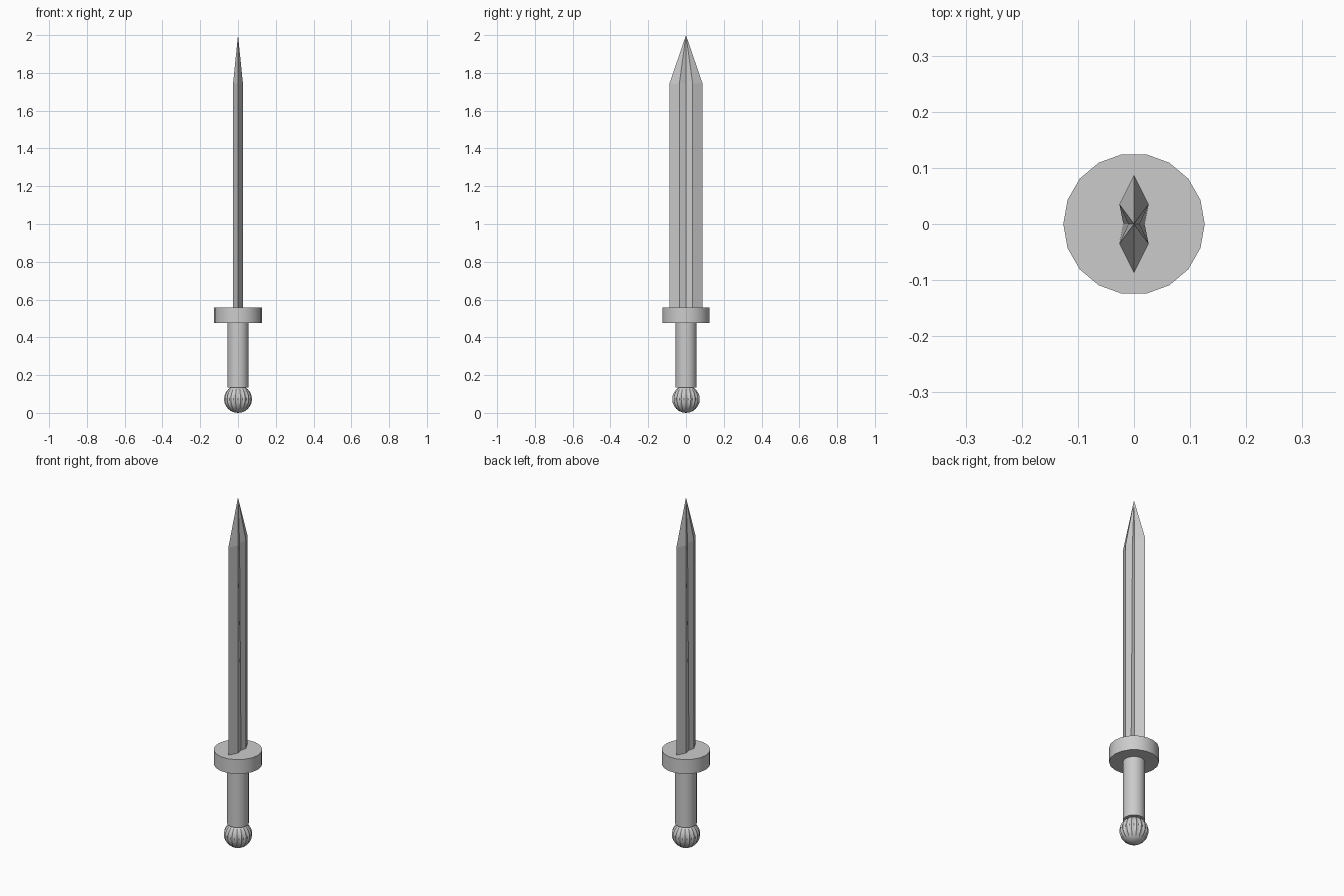
import bpy, bmesh, math

if "Cube" in bpy.data.objects:
    bpy.data.objects.remove(bpy.data.objects["Cube"])


def add_object(name, bm):
    bmesh.ops.recalc_face_normals(bm, faces=bm.faces)
    mesh = bpy.data.meshes.new(name)
    bm.to_mesh(mesh)
    bm.free()
    obj = bpy.data.objects.new(name, mesh)
    bpy.context.collection.objects.link(obj)
    return obj


def cylinder(name, radius, z0, z1):
    bpy.ops.mesh.primitive_cylinder_add(vertices=18, radius=radius, depth=z1 - z0,
                                        location=(0, 0, (z0 + z1) / 2),
                                        rotation=(0, 0, math.radians(90)))
    # A vertex of the 18-gon lies on the x axis
    obj = bpy.context.object
    obj.name = name
    bpy.ops.object.shade_smooth_by_angle(angle=math.radians(30))
    return obj


# Blade: fullered cross-section, lofted to a point
def section(bm, z, waist):
    pts = [(0, 0.087), (0.026, 0.035), (waist, 0), (0.026, -0.035),
           (0, -0.087), (-0.026, -0.035), (-waist, 0), (-0.026, 0.035)]
    return [bm.verts.new((x, y, z)) for x, y in pts]


bm = bmesh.new()
low = section(bm, 0.55, 0.019)
high = section(bm, 1.745, 0.010)
tip = bm.verts.new((0, 0, 2.0))
for i in range(8):
    j = (i + 1) % 8
    bm.faces.new((low[i], low[j], high[j], high[i]))
    bm.faces.new((high[i], high[j], tip))
bm.faces.new(low[::-1])
add_object("blade", bm)

# Round guard and grip
cylinder("guard", 0.126, 0.475, 0.557)
cylinder("grip", 0.056, 0.135, 0.475)

# Pommel: ball with vertical grooves
SEG, RINGS, R, CZ = 36, 12, 0.074, 0.073
bm = bmesh.new()
bottom = bm.verts.new((0, 0, CZ - 0.073))
top = bm.verts.new((0, 0, CZ + 0.073))
rings = []
for r in range(1, RINGS):
    lat = -math.pi / 2 + math.pi * r / RINGS
    ring = []
    for s in range(SEG):
        a = 2 * math.pi * s / SEG
        rad = R * math.cos(lat) * (0.93 if s % 2 else 1.0)
        ring.append(bm.verts.new((rad * math.cos(a), rad * math.sin(a),
                                  CZ + 0.073 * math.sin(lat))))
    rings.append(ring)
for s in range(SEG):
    t = (s + 1) % SEG
    bm.faces.new((bottom, rings[0][t], rings[0][s]))
    bm.faces.new((top, rings[-1][s], rings[-1][t]))
    for a, b in zip(rings, rings[1:]):
        bm.faces.new((a[s], a[t], b[t], b[s]))
pommel = add_object("pommel", bm)
bpy.ops.object.select_all(action='DESELECT')
pommel.select_set(True)
bpy.context.view_layer.objects.active = pommel
bpy.ops.object.shade_smooth_by_angle(angle=math.radians(30))
